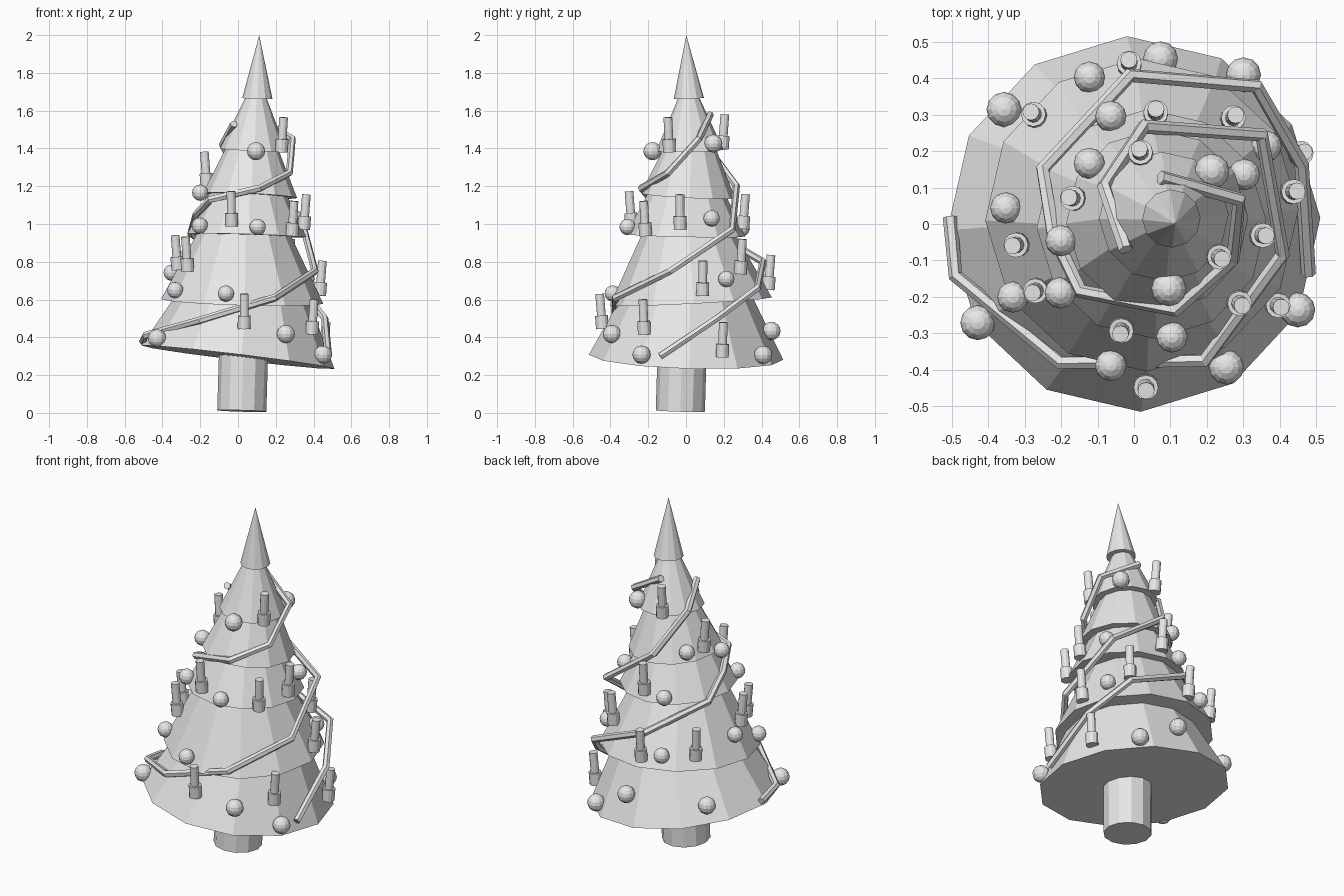
import bpy
import bmesh
from math import cos, sin, radians
from mathutils import Vector, Matrix

old = bpy.data.objects.get("Cube")
if old:
    bpy.data.objects.remove(old, do_unlink=True)

# One plain material for the whole model
grey = bpy.data.materials.new("plain_grey")
grey.use_nodes = True
colour = (0.8, 0.8, 0.8, 1)
grey.diffuse_color = colour
grey.node_tree.nodes["Principled BSDF"].inputs["Base Color"].default_value = colour

SIDES = 12


def link(name, data):
    """Give the data the shared material and place it in the scene."""
    data.materials.append(grey)
    obj = bpy.data.objects.new(name, data)
    bpy.context.collection.objects.link(obj)


def link_bmesh(name, bm):
    mesh = bpy.data.meshes.new(name)
    bm.to_mesh(mesh)
    bm.free()
    link(name, mesh)


def frame(base, axis):
    """Matrix standing on base with its z pointing along axis."""
    turn = Vector((0, 0, 1)).rotation_difference(Vector(axis))
    return Matrix.Translation(base) @ turn.to_matrix().to_4x4()


def frustum(name, place, low, high, height):
    """Flat shaded cone section standing on the origin of place."""
    bm = bmesh.new()
    lift = Matrix.Translation((0, 0, height / 2))
    bmesh.ops.create_cone(bm, cap_ends=True, segments=SIDES, radius1=low,
                          radius2=high, depth=height, matrix=place @ lift)
    link_bmesh(name, bm)


def ball(name, centre, radius):
    bm = bmesh.new()
    bmesh.ops.create_uvsphere(bm, u_segments=SIDES, v_segments=8, radius=radius,
                              matrix=Matrix.Translation(centre))
    link_bmesh(name, bm)


def around(angle, radius, height):
    """Point at an angle in degrees around the z axis."""
    turn = radians(angle)
    return Vector((radius * cos(turn), radius * sin(turn), height))


def centre_line(height, y=0.01):
    """Centre of the leaning tree at a height."""
    return Vector((0.075 * (height - 0.3), y, height))


def candle(foot, outward):
    """Upright candle in a wider cup, leaning slightly outward."""
    place = frame(foot, Vector((0, 0, 1)) + outward * 0.08)
    frustum("candle_cup", place, 0.034, 0.034, 0.07)
    frustum("candle_stick", place, 0.023, 0.023, 0.185)


def garland(name, points):
    """Thin six sided tube wound around the centre line."""
    curve = bpy.data.curves.new(name, "CURVE")
    curve.dimensions = "3D"
    curve.bevel_depth = 0.02
    curve.bevel_resolution = 1
    curve.use_fill_caps = True
    spline = curve.splines.new("POLY")
    spline.points.add(len(points) - 1)
    for slot, (angle, radius, height) in zip(spline.points, points):
        slot.co = (*(centre_line(height) + around(angle, radius, 0)), 1)
    spline.use_smooth = False
    link(name, curve)


# Trunk
frustum("trunk", frame((0.02, -0.03, 0.01), (0.03, 0.03, 1)), 0.13, 0.13, 0.36)

# Foliage tiers: rim height, centre y, rim radius, top radius, sideways tilt,
# then baubles and candles as {angle: steps above the rim}
tiers = [
    (0.295, 0, 0.515, 0.34, (0.12, 0.03),
     {54: 3, 83: 8, 140: 5, 212: 2, 301: 7, 332: 3},
     {23: 3, 272: 7, 329: 8}),
    (0.59, 0.025, 0.43, 0.23, (0.03, -0.05),
     {30: 6, 111: 4, 176: 7, 212: 3, 258: 3},
     {9: 2, 48: 7, 95: 2, 137: 3, 192: 8, 214: 8}),
    (0.94, 0, 0.315, 0.19, (0.03, 0.02),
     {28: 5, 111: 2, 217: 2, 280: 2},
     {88: 2, 254: 2, 318: 0, 354: 2}),
    (1.15, 0.01, 0.25, 0.125, (0.05, 0.05), {141: 3, 192: 0}, {166: 2}),
    (1.39, 0.02, 0.178, 0.04, (0.05, -0.02), {44: 2, 274: 0}, {110: 0, 324: 0}),
    (1.665, 0.015, 0.08, 0, (0.03, -0.04), {}, {}),
]
STEP = 0.02
OVERLAP = 0.04
rims = [tier[0] for tier in tiers] + [2 - OVERLAP]

for index, (rim, y, low, high, tilt, baubles, candles) in enumerate(tiers):
    height = rims[index + 1] - rim + OVERLAP
    place = frame(centre_line(rim, y), (*tilt, 1))
    frustum("foliage_tier", place @ Matrix.Rotation(radians(2), 4, "Z"),
            low, high, height)

    def on_surface(angle, steps, gap):
        rise = steps * STEP
        radius = low + (high - low) * rise / height + gap
        return place @ around(angle, radius, rise)

    size = 0.048 if index in (0, 4) else 0.043
    for angle, steps in baubles.items():
        ball("bauble", on_surface(angle, steps, 0.02), size)
    for angle, steps in candles.items():
        candle(on_surface(angle, steps, 0.005), around(angle, 1, 0))

# Garlands: angle, radius and height of each bend
garland("lower_garland", [
    (179, 0.51, 0.38), (197, 0.52, 0.41), (241, 0.445, 0.49),
    (294, 0.42, 0.61), (346, 0.385, 0.75), (398, 0.38, 0.97),
    (459, 0.26, 1.2), (511, 0.19, 1.42), (575, 0.14, 1.53)])
garland("upper_garland", [
    (-17, 0.5, 0.3), (19, 0.47, 0.5), (50, 0.48, 0.66), (97, 0.4, 0.8),
    (155, 0.33, 0.95), (188, 0.28, 1.05), (223, 0.285, 1.13),
    (281, 0.25, 1.19), (332, 0.225, 1.27), (376, 0.21, 1.45),
    (461, 0.12, 1.58)])
